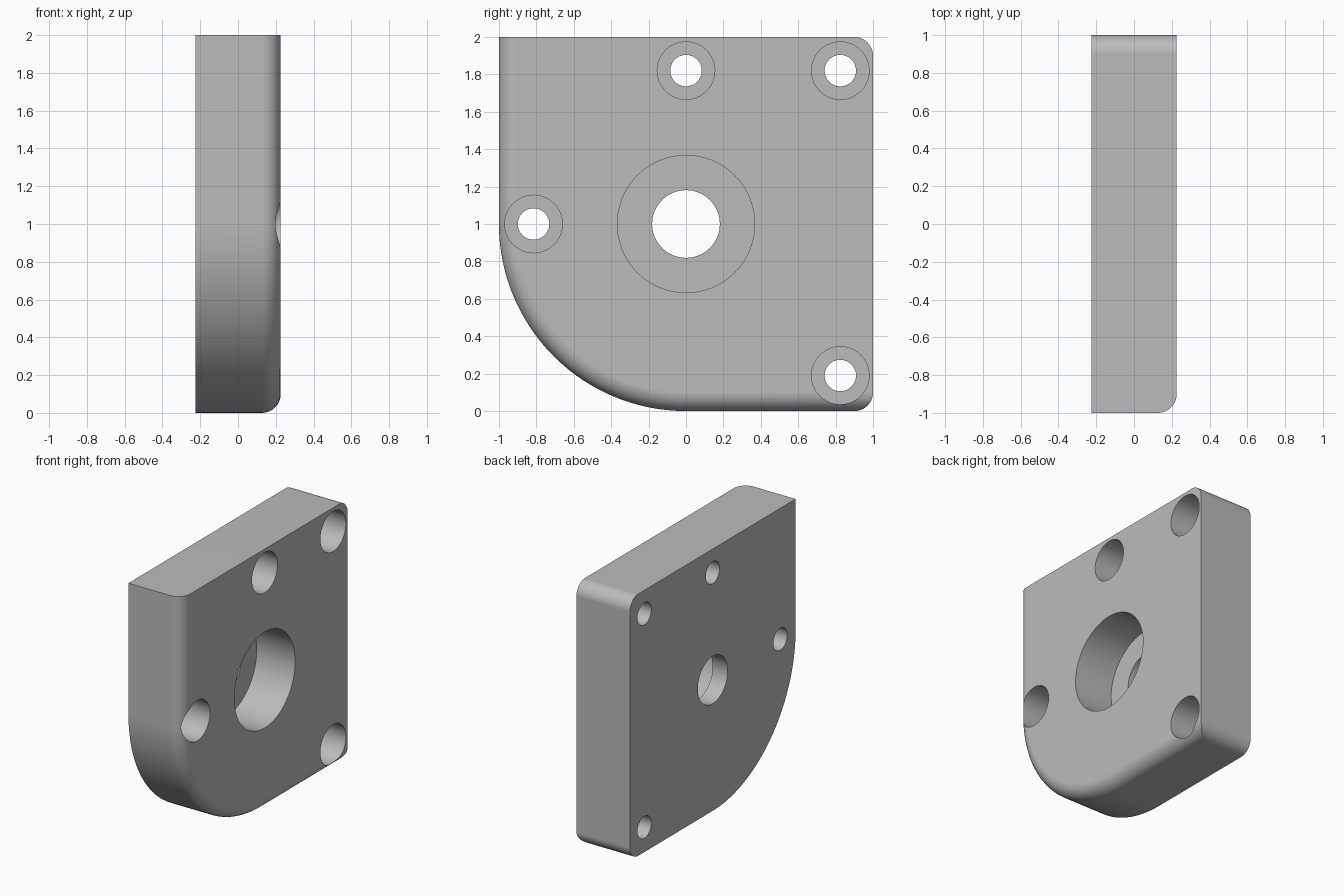
import bpy
import bmesh
from math import sin, cos, pi, asin

cube = bpy.data.objects.get("Cube")
if cube:
    bpy.data.objects.remove(cube)

HALF = 0.226    # half thickness along x
R = 0.1         # fillet and corner radius

metal = bpy.data.materials.new("light grey metal")
metal.use_nodes = True
grey = (0.5, 0.5, 0.5, 1)
metal.diffuse_color = grey
metal.node_tree.nodes["Principled BSDF"].inputs["Base Color"].default_value = grey


def arc(cy, cz, r, start, end, n):
    """Points of an arc in the y-z plane."""
    angles = [start + (end - start) * i / n for i in range(n + 1)]
    return [(cy + r * cos(a), cz + r * sin(a)) for a in angles]


def loft(name, sections):
    """Solid skinned through (x, outline) sections with equal point counts."""
    bm = bmesh.new()
    rings = [[bm.verts.new((x, y, z)) for y, z in pts] for x, pts in sections]
    for a, b in zip(rings, rings[1:]):
        for i in range(len(a)):
            j = (i + 1) % len(a)
            bm.faces.new((a[i], a[j], b[j], b[i]))
    bm.faces.new(rings[0])
    bm.faces.new(rings[-1])
    bmesh.ops.remove_doubles(bm, verts=bm.verts, dist=1e-5)
    bmesh.ops.recalc_face_normals(bm, faces=bm.faces)
    mesh = bpy.data.meshes.new(name)
    bm.to_mesh(mesh)
    bm.free()
    mesh.materials.append(metal)
    obj = bpy.data.objects.new(name, mesh)
    bpy.context.collection.objects.link(obj)
    return obj


def outline(d):
    """Plate outline with the front, curved and bottom sides inset by d."""
    low = -asin(max(0, min(1, (R - d) / R)))
    return (arc(1 - R, R, R, low, 0, 10)
            + arc(1 - R, 2 - R, R, 0, pi / 2, 10)
            + [(-1 + d, 2)]
            + arc(0, 1, 1 - d, pi, 1.5 * pi, 48))


def stepped_cutter(y, z, bore, hole, depth):
    """Counterbore from the +x face with a through hole behind it."""
    wide = arc(y, z, bore, 0, 2 * pi, 64)[:-1]
    thin = arc(y, z, hole, 0, 2 * pi, 64)[:-1]
    seat = HALF - depth
    return loft("hole_cutter", [(-HALF - 0.1, thin), (seat, thin),
                                (seat, wide), (HALF + 0.1, wide)])


# Plate body with a rolled edge on the +x side
sections = [(-HALF, outline(0))]
for k in range(11):
    t = k / 10 * pi / 2
    sections.append((HALF - R + R * sin(t), outline(R - R * cos(t))))
plate = loft("mounting_plate", sections)

# Central bore and four screw holes
cutters = [stepped_cutter(0, 1, 0.367, 0.181, 0.325)]
for y, z in [(0, 1.82), (0.825, 1.82), (0.825, 0.19), (-0.815, 1)]:
    cutters.append(stepped_cutter(y, z, 0.154, 0.084, 0.25))

bpy.ops.object.select_all(action='DESELECT')
bpy.context.view_layer.objects.active = plate
plate.select_set(True)
for cutter in cutters:
    cutter.hide_render = True
    mod = plate.modifiers.new("drill", 'BOOLEAN')
    mod.operation = 'DIFFERENCE'
    mod.solver = 'EXACT'
    mod.object = cutter
    bpy.ops.object.modifier_apply(modifier=mod.name)
    bpy.data.objects.remove(cutter)

# Smooth rounds, crisp rims and flat faces
bpy.ops.object.shade_smooth_by_angle(angle=pi / 6)
weighted = plate.modifiers.new("flat_face_normals", 'WEIGHTED_NORMAL')
weighted.keep_sharp = True
